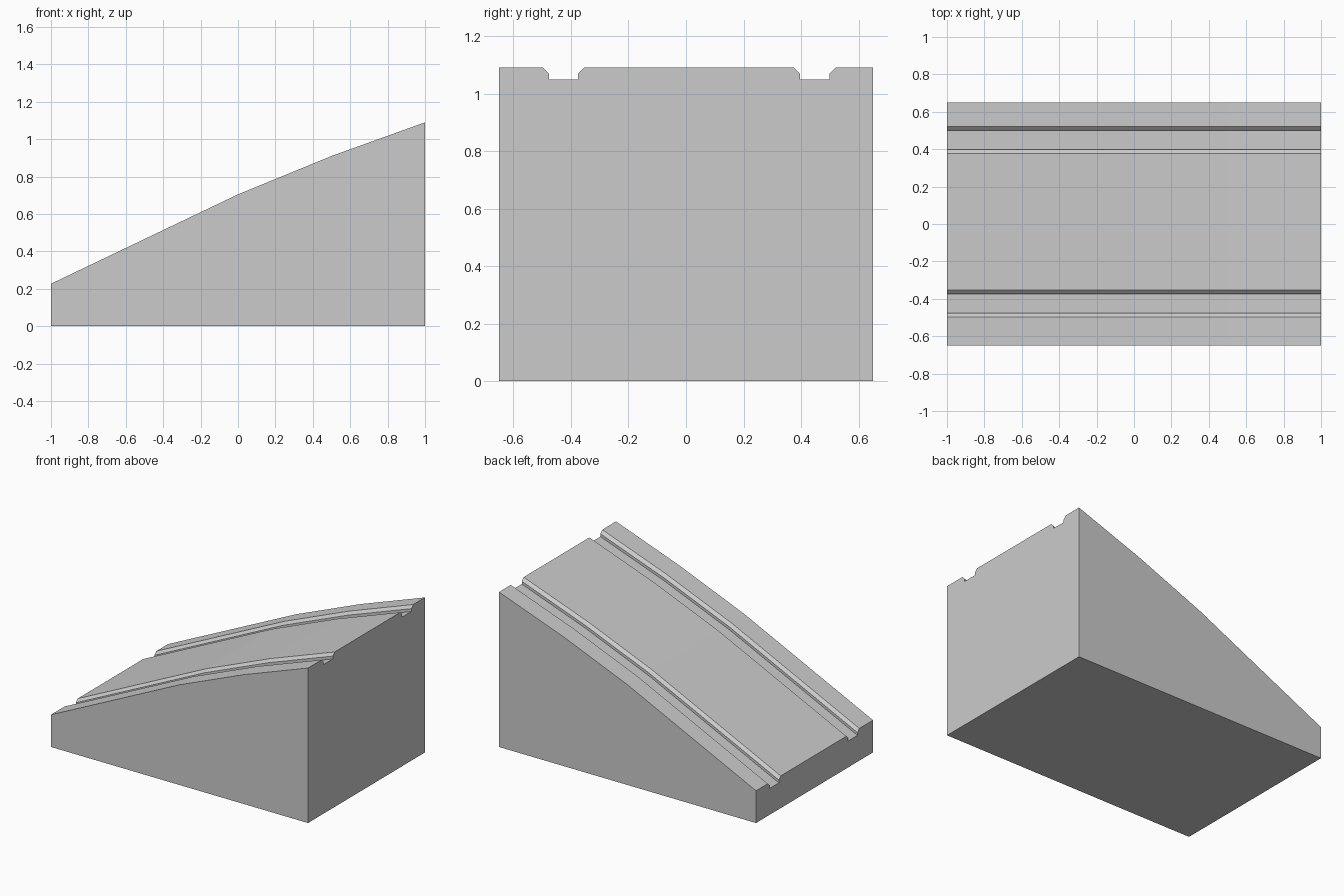
import bpy
import bmesh

if "Cube" in bpy.data.objects:
    bpy.data.objects.remove(bpy.data.objects["Cube"])

HALF_WIDTH = 0.65
# Slope of the ramp seen from the front: (x, height)
SLOPE = [(-1.0, 0.227), (0.0, 0.705), (0.5, 0.91), (1.0, 1.09)]
# Outer edges of the two wheel grooves across y
GROOVES = [(-0.498, -0.354), (0.376, 0.52)]
CHAMFER = 0.021
DEPTH = 0.041


def groove(y0, y1):
    """Chamfered groove as (y, drop below the road surface)."""
    c = CHAMFER
    return [(y0, 0), (y0 + c, c), (y0 + c, DEPTH),
            (y1 - c, DEPTH), (y1 - c, c), (y1, 0)]


# Road cross-section from -y to +y
section = [(-HALF_WIDTH, 0)]
for edges in GROOVES:
    section += groove(*edges)
section.append((HALF_WIDTH, 0))

# Loft the section along the slope; each ring also closes along the ground
bm = bmesh.new()
rings = []
for x, z in SLOPE:
    ring = [bm.verts.new((x, y, z - drop)) for y, drop in section]
    ring += [bm.verts.new((x, y, 0)) for y in (HALF_WIDTH, -HALF_WIDTH)]
    rings.append(ring)
for a, b in zip(rings, rings[1:]):
    for i in range(len(a)):
        j = (i + 1) % len(a)
        bm.faces.new((a[i], b[i], b[j], a[j]))

# End walls
bm.faces.new(rings[0])
bm.faces.new(rings[-1])
bmesh.ops.recalc_face_normals(bm, faces=bm.faces)

mesh = bpy.data.meshes.new("grooved_ramp")
bm.to_mesh(mesh)
bm.free()
ramp = bpy.data.objects.new("grooved_ramp", mesh)
bpy.context.collection.objects.link(ramp)
